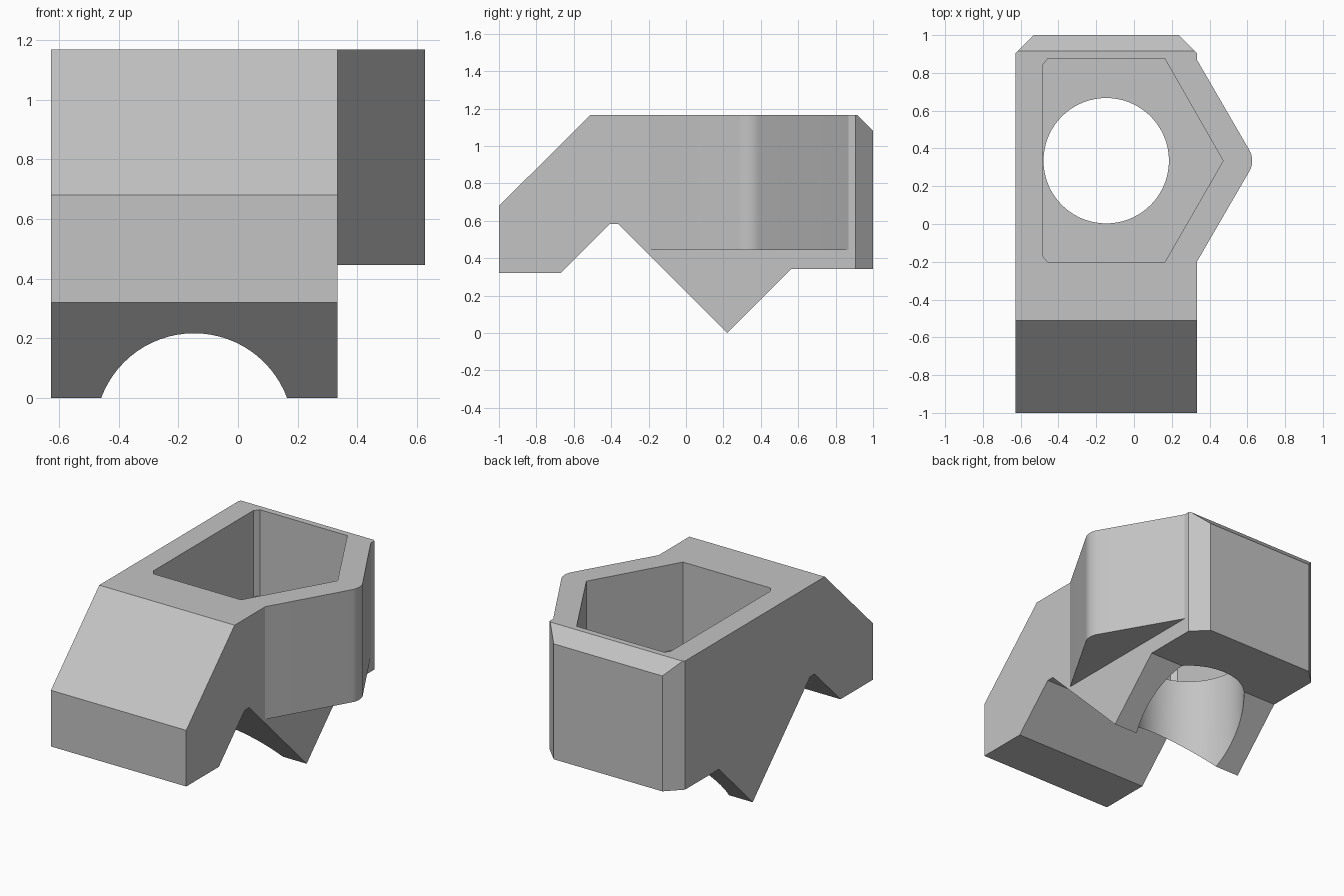
import bpy, bmesh, math
from mathutils import Vector

cube = bpy.data.objects.get("Cube")
if cube:
    bpy.data.objects.remove(cube, do_unlink=True)

grey = bpy.data.materials.new("light grey")
grey.use_nodes = True
grey.diffuse_color = (0.55, 0.55, 0.55, 1)
grey.node_tree.nodes["Principled BSDF"].inputs["Base Color"].default_value = grey.diffuse_color


def prism(name, points, offset):
    """Extrude a closed 3D outline along an offset."""
    bm = bmesh.new()
    face = bm.faces.new([bm.verts.new(p) for p in points])
    new = bmesh.ops.extrude_face_region(bm, geom=[face])["geom"]
    bmesh.ops.translate(bm, vec=Vector(offset),
                        verts=[v for v in new if isinstance(v, bmesh.types.BMVert)])
    bmesh.ops.recalc_face_normals(bm, faces=bm.faces)
    mesh = bpy.data.meshes.new(name)
    bm.to_mesh(mesh)
    bm.free()
    mesh.materials.append(grey)
    obj = bpy.data.objects.new(name, mesh)
    bpy.context.collection.objects.link(obj)
    return obj


def upright(name, outline, low, high):
    return prism(name, [(x, y, low) for x, y in outline], (0, 0, high - low))


def arc(cx, cy, radius, start, end, steps):
    angles = [math.radians(start + (end - start) * i / steps) for i in range(steps + 1)]
    return [(cx + radius * math.cos(a), cy + radius * math.sin(a)) for a in angles]


def combine(target, tool, operation):
    bpy.context.view_layer.objects.active = target
    mod = target.modifiers.new(operation, 'BOOLEAN')
    mod.operation, mod.solver, mod.object = operation, 'EXACT', tool
    bpy.ops.object.modifier_apply(modifier=mod.name)
    bpy.data.objects.remove(tool, do_unlink=True)


left, right, top = -0.627, 0.333, 1.167
mid_x, mid_y = -0.147, 0.335

# Main body: side profile swept across the width
profile = [(-1, 0.32), (-1, 0.68), (-0.51, top), (0.915, top), (1, 1.082), (1, 0.342),
           (0.562, 0.342), (0.22, 0), (-0.362, 0.582), (-0.408, 0.582), (-0.67, 0.32)]
body = prism("clamp_body", [(left, y, z) for y, z in profile], (right - left, 0, 0))

# Chamfered rear corners
plan = [(left - 0.1, -1.1), (right + 0.1, -1.1), (right + 0.1, 0.805),
        (right - 0.095, 1), (left + 0.095, 1), (left - 0.1, 0.805)]
combine(body, upright("corner_trim", plan, -0.1, 1.3), 'INTERSECT')

# Side bulge with a rounded nose
nose = arc(0.516, mid_y, 0.11, -30, 30, 10)
bulge = [(0.25, -0.2), (right, -0.2)] + nose + [(right, 0.87), (0.25, 0.87)]
combine(body, upright("side_bulge", bulge, 0.445, top), 'UNION')

# Pointed pocket open at the top
pocket = [(-0.482, -0.17), (-0.457, -0.202), (0.163, -0.202), (0.472, mid_y),
          (0.163, 0.875), (-0.457, 0.875), (-0.482, 0.843)]
combine(body, upright("pocket_cutter", pocket, 0.615, 1.3), 'DIFFERENCE')

# Round hole through the pocket floor
hole = arc(mid_x, mid_y, 0.332, 0, 360, 72)[:-1]
combine(body, upright("hole_cutter", hole, -0.1, 0.9), 'DIFFERENCE')

bpy.ops.object.select_all(action='DESELECT')
body.select_set(True)
bpy.context.view_layer.objects.active = body
bpy.ops.object.shade_smooth_by_angle(angle=math.radians(20))
